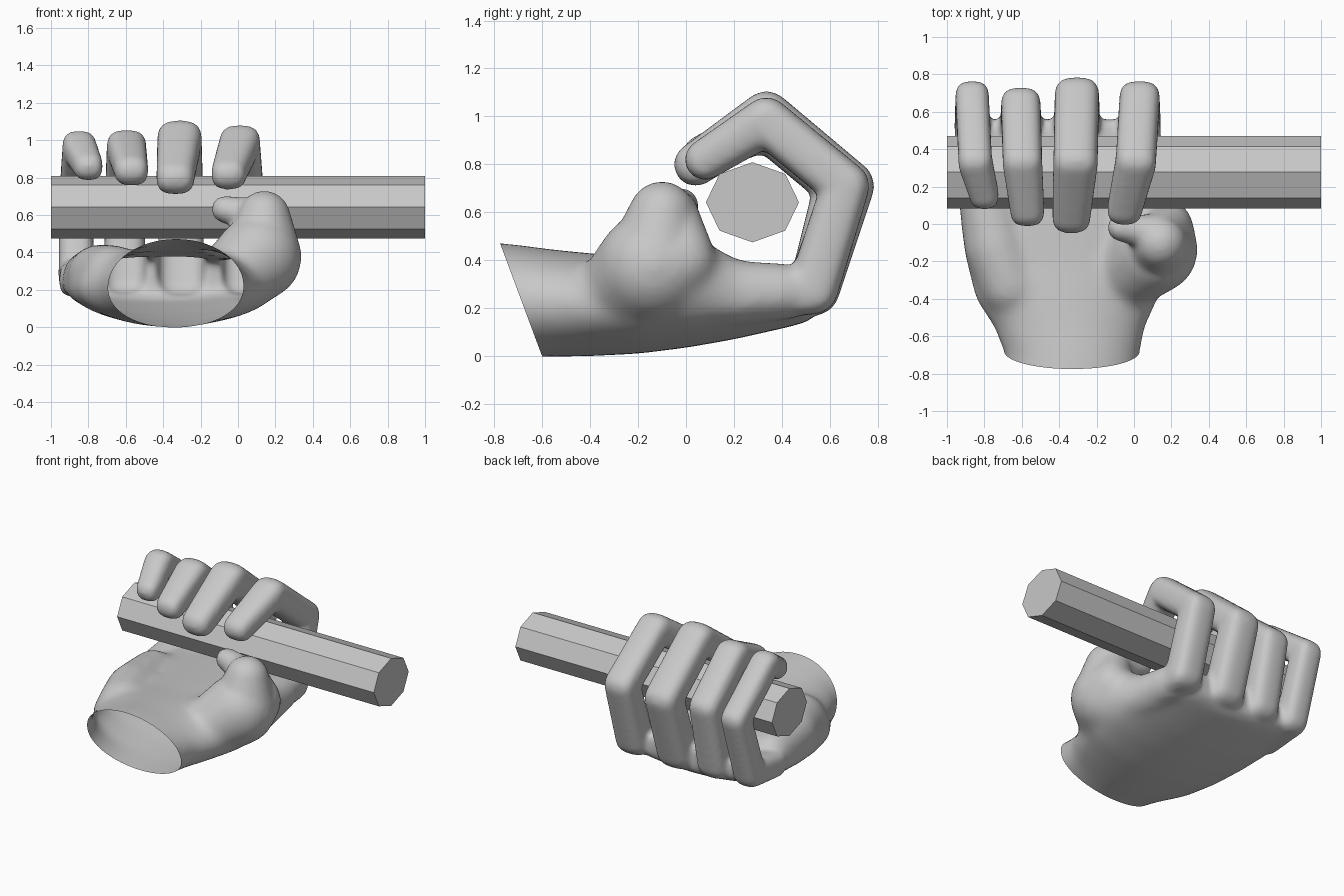
import bpy, bmesh, math
from mathutils import Vector, Matrix

cube = bpy.data.objects.get("Cube")
if cube:
    bpy.data.objects.remove(cube, do_unlink=True)

grey = bpy.data.materials.new("plain grey")
grey.use_nodes = True
grey.diffuse_color = (0.58, 0.58, 0.58, 1)
grey.node_tree.nodes["Principled BSDF"].inputs["Base Color"].default_value = (0.58, 0.58, 0.58, 1)

# Directions of a unit ball, shared by all limb joints
ball = bmesh.new()
bmesh.ops.create_icosphere(ball, subdivisions=3, radius=1)
round_ball = [v.co.copy() for v in ball.verts]
ball.free()
# Finger joints are squarer across their width
square_ball = [d / (abs(d.x) ** 3 + math.hypot(d.y, d.z) ** 3) ** (1 / 3) for d in round_ball]


def add_object(name, bm):
    mesh = bpy.data.meshes.new(name)
    bm.to_mesh(mesh)
    bm.free()
    mesh.materials.append(grey)
    obj = bpy.data.objects.new(name, mesh)
    bpy.context.collection.objects.link(obj)
    return obj


def add_limb(bm, joints, shape=round_ball, width=1.0):
    """Chain of tapered capsules; each joint is (x, y, z, radius)."""
    for pair in zip(joints, joints[1:]):
        verts = [bm.verts.new((x + d.x * r * width, y + d.y * r, z + d.z * r))
                 for x, y, z, r in pair for d in shape]
        bmesh.ops.convex_hull(bm, input=verts)
        loose = [v for v in bm.verts if not v.link_faces]
        bmesh.ops.delete(bm, geom=loose, context="VERTS")


def add_loft(bm, stations, sides=40):
    """Oval rings along y; each station is (y, x0, x1, z0, z1)."""
    rings = []
    for y, x0, x1, z0, z1 in stations:
        ring = []
        for i in range(sides):
            t = math.tau * i / sides
            ring.append(bm.verts.new(((x0 + x1) / 2 + (x1 - x0) / 2 * math.cos(t), y,
                                      (z0 + z1) / 2 + (z1 - z0) / 2 * math.sin(t))))
        rings.append(ring)
    for a, b in zip(rings, rings[1:]):
        for i in range(sides):
            j = (i + 1) % sides
            bm.faces.new((a[i], b[i], b[j], a[j]))
    bm.faces.new(rings[0])
    bm.faces.new(rings[-1][::-1])


def fuse(bm, voxel, rounds):
    """Merge overlapping solids into one skin and soften it."""
    obj = add_object("fusing", bm)
    remesh = obj.modifiers.new("fuse", "REMESH")
    remesh.mode = "VOXEL"
    remesh.voxel_size = voxel
    soften = obj.modifiers.new("soften", "SMOOTH")
    soften.factor = 0.5
    soften.iterations = rounds
    result = bmesh.new()
    result.from_object(obj, bpy.context.evaluated_depsgraph_get())
    source = obj.data
    bpy.data.objects.remove(obj)
    bpy.data.meshes.remove(source)
    return result


# Wrist and palm
palm = bmesh.new()
add_loft(palm, [
    (-1.05, -0.68, 0.02, -0.005, 0.50),
    (-0.70, -0.69, 0.03, -0.005, 0.465),
    (-0.55, -0.75, 0.06, -0.002, 0.445),
    (-0.40, -0.85, 0.13, 0.00, 0.43),
    (-0.20, -0.90, 0.20, 0.01, 0.41),
    (0.00, -0.93, 0.22, 0.035, 0.40),
    (0.20, -0.95, 0.20, 0.07, 0.39),
    (0.40, -0.95, 0.17, 0.115, 0.38),
    (0.50, -0.94, 0.15, 0.14, 0.375),
    (0.56, -0.90, 0.10, 0.18, 0.36)])

# Heel of the palm on the little finger side
add_limb(palm, [(-0.66, -0.33, 0.27, 0.17), (-0.74, -0.12, 0.275, 0.17), (-0.80, 0.2, 0.27, 0.14)])

# Fleshy base of the thumb and the web to the first finger
add_limb(palm, [(0.00, -0.24, 0.29, 0.20), (0.11, -0.14, 0.375, 0.235), (0.18, -0.01, 0.40, 0.14)])
add_limb(palm, [(0.08, -0.06, 0.33, 0.20), (0.06, 0.18, 0.265, 0.14), (0.04, 0.42, 0.27, 0.12)])
hand_bm = fuse(palm, 0.02, 22)

# Thumb
add_limb(hand_bm, [(0.13, -0.13, 0.38, 0.21), (0.14, -0.10, 0.59, 0.14)])
add_limb(hand_bm, [(0.18, -0.01, 0.43, 0.125), (0.12, -0.06, 0.585, 0.115),
                   (0.02, -0.035, 0.61, 0.085), (-0.07, -0.02, 0.63, 0.073)])

# Fingers: base x, tip x, tip y, tip z, back y, top z, radius, width
for bx, tx, ty, tz, back, top, r, width in [
        (-0.865, -0.80, 0.155, 0.86, 0.765, 1.05, 0.09, 1.0),
        (-0.605, -0.57, 0.07, 0.84, 0.73, 1.055, 0.098, 1.08),
        (-0.305, -0.335, 0.04, 0.80, 0.785, 1.105, 0.106, 1.12),
        (0.03, -0.05, 0.08, 0.82, 0.765, 1.08, 0.1, 1.08)]:
    add_limb(hand_bm, [(bx, 0.28, 0.25, r),
                       (bx, 0.53, 0.28, r * 1.05),
                       (bx, back - r, 0.71, r),
                       ((bx * 3 + tx) / 4, 0.335, top - r, r),
                       (tx, ty, tz, r * 0.85)], square_ball, width)
hand_bm = fuse(hand_bm, 0.016, 9)

# Open the wrist along a slanted plane, leaving a hollow shell
bmesh.ops.bisect_plane(hand_bm, geom=hand_bm.verts[:] + hand_bm.edges[:] + hand_bm.faces[:], dist=0.0001,
                       plane_co=(0, -0.6, 0), plane_no=(0, -0.47, -0.175), clear_outer=True)
for face in hand_bm.faces:
    face.smooth = True
add_object("hand", hand_bm)

# Eight-sided rod held in the fist
rod_bm = bmesh.new()
bmesh.ops.create_cone(rod_bm, cap_ends=True, segments=8, radius1=1, radius2=1, depth=2,
                      matrix=Matrix.Rotation(math.pi / 2, 4, "Y"))
bmesh.ops.scale(rod_bm, vec=(1, 0.194, 0.167), verts=rod_bm.verts)
bmesh.ops.translate(rod_bm, vec=Vector((0, 0.277, 0.642)), verts=rod_bm.verts)
add_object("rod", rod_bm)
